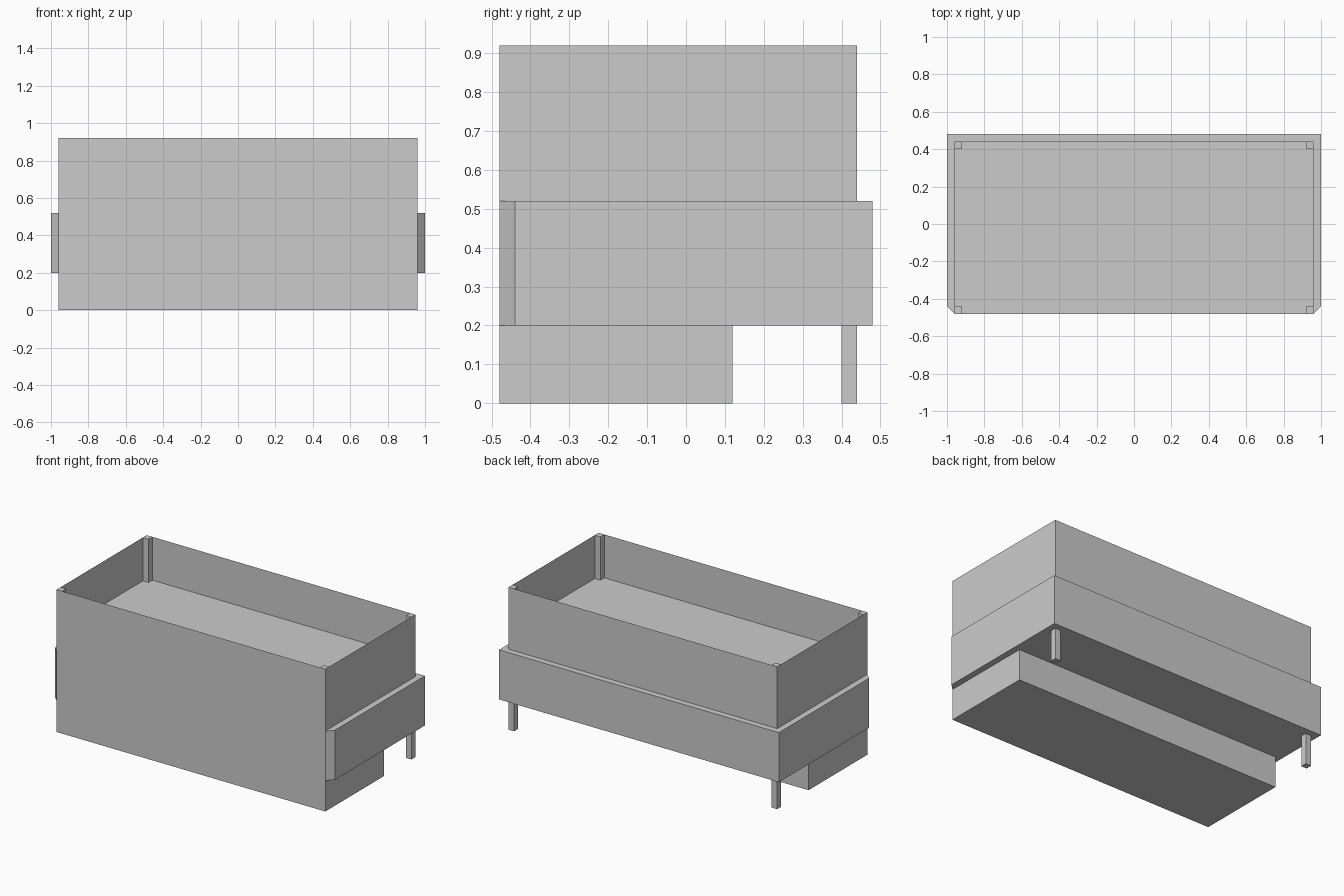
import bpy, bmesh
from mathutils import Vector

if "Cube" in bpy.data.objects:
    bpy.data.objects.remove(bpy.data.objects["Cube"])

W, F, B = 0.96, -0.48, 0.44      # half width, front and back of the body
H, FLOOR, P, R = 0.92, 0.64, 0.04, 0.04   # rim height, tray floor, post size, collar reach


def prism(name, outline, direction, skip=None):
    """Extrude a closed outline; skip(centre) drops unwanted faces."""
    bm = bmesh.new()
    face = bm.faces.new([bm.verts.new(p) for p in outline])
    new = bmesh.ops.extrude_face_region(bm, geom=[face], use_keep_orig=True)
    bmesh.ops.translate(bm, vec=Vector(direction),
                        verts=[v for v in new["geom"] if isinstance(v, bmesh.types.BMVert)])
    bmesh.ops.recalc_face_normals(bm, faces=bm.faces)
    if skip:
        bmesh.ops.delete(bm, geom=[f for f in bm.faces if skip(f.calc_center_median())],
                         context='FACES')
    mesh = bpy.data.meshes.new(name)
    bm.to_mesh(mesh)
    bm.free()
    obj = bpy.data.objects.new(name, mesh)
    bpy.context.collection.objects.link(obj)
    return obj


def box(name, x0, x1, y0, y1, z0, z1):
    return prism(name, [(x0, y0, z0), (x1, y0, z0), (x1, y1, z0), (x0, y1, z0)], (0, 0, z1 - z0))


# Body: stepped side profile with paper-thin walls and an open top
side = [(F, 0), (0.12, 0), (0.12, 0.2), (B, 0.2), (B, H), (F, H)]
prism("body", [(-W, y, z) for y, z in side], (2 * W, 0, 0), lambda c: c.z > H - 0.001)

# Collar wrapping the sides and back, chamfered at the front
ring = [(-W, F), (-W, B), (W, B), (W, F), (W + R, F + R), (W + R, B + R),
        (-W - R, B + R), (-W - R, F + R)]
prism("collar", [(x, y, 0.2) for x, y in ring], (0, 0, 0.32),
      lambda c: abs(c.z - 0.36) < 0.01 and abs(c.x) < W + 0.001 and c.y < B + 0.001)

# Tray floor inside the open top
floor_mesh = bpy.data.meshes.new("tray_floor")
floor_mesh.from_pydata([(-W, F, FLOOR), (W, F, FLOOR), (W, B, FLOOR), (-W, B, FLOOR)],
                       [], [(0, 1, 2, 3)])
bpy.context.collection.objects.link(bpy.data.objects.new("tray_floor", floor_mesh))

# Corner posts in the tray and back legs under the collar
for label, x in (("left", -W), ("right", W - P)):
    box(f"front_post_{label}", x, x + P, F, F + P, FLOOR, H)
    box(f"back_post_{label}", x, x + P, B - P, B, FLOOR, H)
    box(f"back_leg_{label}", x, x + P, B - P, B, 0, 0.2)
